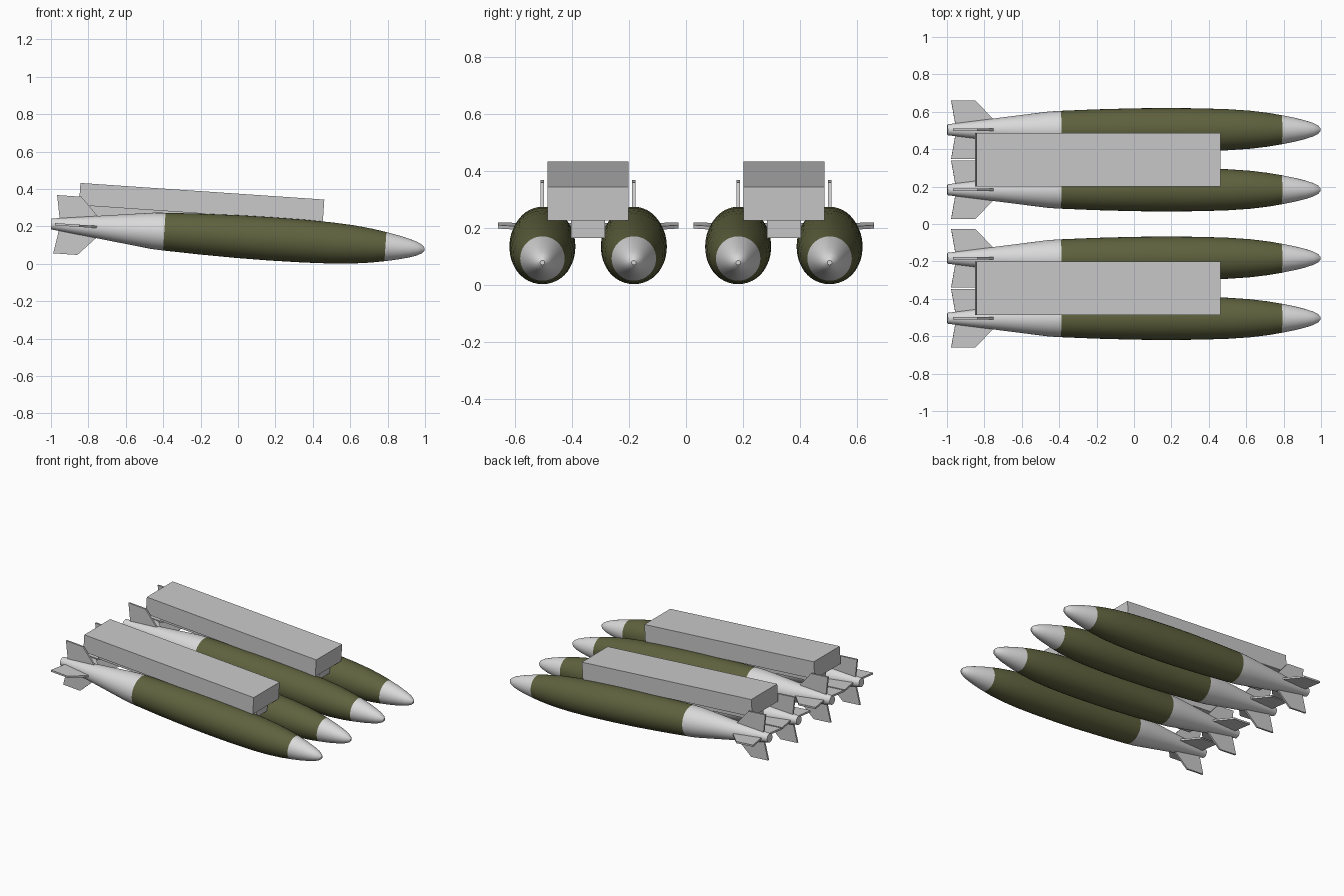
import bpy, bmesh, math
from mathutils import Matrix

if "Cube" in bpy.data.objects:
    bpy.data.objects.remove(bpy.data.objects["Cube"])

TILT = math.atan(0.068)      # nose-down attitude
AXIS_Z = 0.145               # height of the body axis at x = 0
SIDES = 40


def make_mat(name, rgb):
    m = bpy.data.materials.new(name)
    m.diffuse_color = (*rgb, 1.0)
    m.use_nodes = True
    m.node_tree.nodes["Principled BSDF"].inputs["Base Color"].default_value = m.diffuse_color
    return m


olive = make_mat("olive green", (0.114, 0.122, 0.048))
light = make_mat("light grey", (0.70, 0.70, 0.70))
grey = make_mat("mid grey", (0.59, 0.59, 0.59))


def finish(bm, name, y, mats, smooth=False):
    """Tilt, place and link a part modelled along the local x axis."""
    bmesh.ops.recalc_face_normals(bm, faces=bm.faces[:])
    bm.transform(Matrix.Translation((0, y, AXIS_Z)) @ Matrix.Rotation(TILT, 4, 'Y'))
    me = bpy.data.meshes.new(name)
    bm.to_mesh(me)
    bm.free()
    for m in mats:
        me.materials.append(m)
    ob = bpy.data.objects.new(name, me)
    bpy.context.collection.objects.link(ob)
    if smooth:
        bpy.ops.object.select_all(action='DESELECT')
        ob.select_set(True)
        bpy.context.view_layer.objects.active = ob
        bpy.ops.object.shade_smooth_by_angle(angle=math.radians(35))
    return ob


# Body outline: (distance along axis, radius)
PROFILE = [(-1.0, 0.029), (-0.72, 0.064), (-0.46, 0.097), (-0.395, 0.101),
           (-0.2, 0.109), (0.0, 0.1145), (0.17, 0.116), (0.35, 0.1145),
           (0.5, 0.110), (0.62, 0.102), (0.72, 0.090), (0.79, 0.078),
           (0.86, 0.064), (0.92, 0.049), (0.96, 0.036), (0.987, 0.022),
           (1.0, 0.008)]


def body(y, name):
    bm = bmesh.new()
    rings = []
    for x, r in PROFILE:
        rings.append([bm.verts.new((x, r * math.cos(2 * math.pi * i / SIDES),
                                    r * math.sin(2 * math.pi * i / SIDES)))
                      for i in range(SIDES)])
    for a, b in zip(rings, rings[1:]):
        for i in range(SIDES):
            j = (i + 1) % SIDES
            bm.faces.new((a[i], a[j], b[j], b[i]))
    bm.faces.new(rings[0])
    bm.faces.new(rings[-1])
    # olive middle, light nose and tail
    for f in bm.faces:
        f.material_index = 0 if -0.395 < f.calc_center_median().x < 0.79 else 1
    finish(bm, name, y, (olive, light), True)


# Fin outline in (x, radial distance)
FIN = [(-0.955, 0.015), (-0.98, 0.156), (-0.85, 0.156), (-0.75, 0.052), (-0.75, 0.015)]


def fins(y, name):
    bm = bmesh.new()
    for k in range(4):
        rot = Matrix.Rotation(k * math.pi / 2, 4, 'X')
        lo = [bm.verts.new((x, -0.006, r)) for x, r in FIN]
        hi = [bm.verts.new((x, 0.006, r)) for x, r in FIN]
        bm.faces.new(lo)
        bm.faces.new(hi[::-1])
        for i in range(len(FIN)):
            j = (i + 1) % len(FIN)
            bm.faces.new((lo[i], hi[i], hi[j], lo[j]))
        bmesh.ops.transform(bm, matrix=rot, verts=lo + hi)
    finish(bm, name, y, (grey,))


def box(y, name, x0, x1, width, z0, z1):
    bm = bmesh.new()
    bmesh.ops.create_cube(bm, size=1)
    bm.transform(Matrix.Translation(((x0 + x1) / 2, 0, (z0 + z1) / 2))
                 @ Matrix.Diagonal((x1 - x0, width, z1 - z0, 1)))
    finish(bm, name, y, (grey,))


# Two racks, each carrying a pair of bodies
for side, s in (("left", -1), ("right", 1)):
    yc = 0.3435 * s
    box(yc, f"{side}_rack_beam", -0.86, 0.447, 0.285, 0.110, 0.229)
    box(yc, f"{side}_rack_spacer", -0.80, 0.42, 0.12, 0.047, 0.112)
    for pos, off in (("inner", -0.1605), ("outer", 0.1605)):
        y = yc + off * s
        body(y, f"{side}_{pos}_body")
        fins(y, f"{side}_{pos}_fins")
